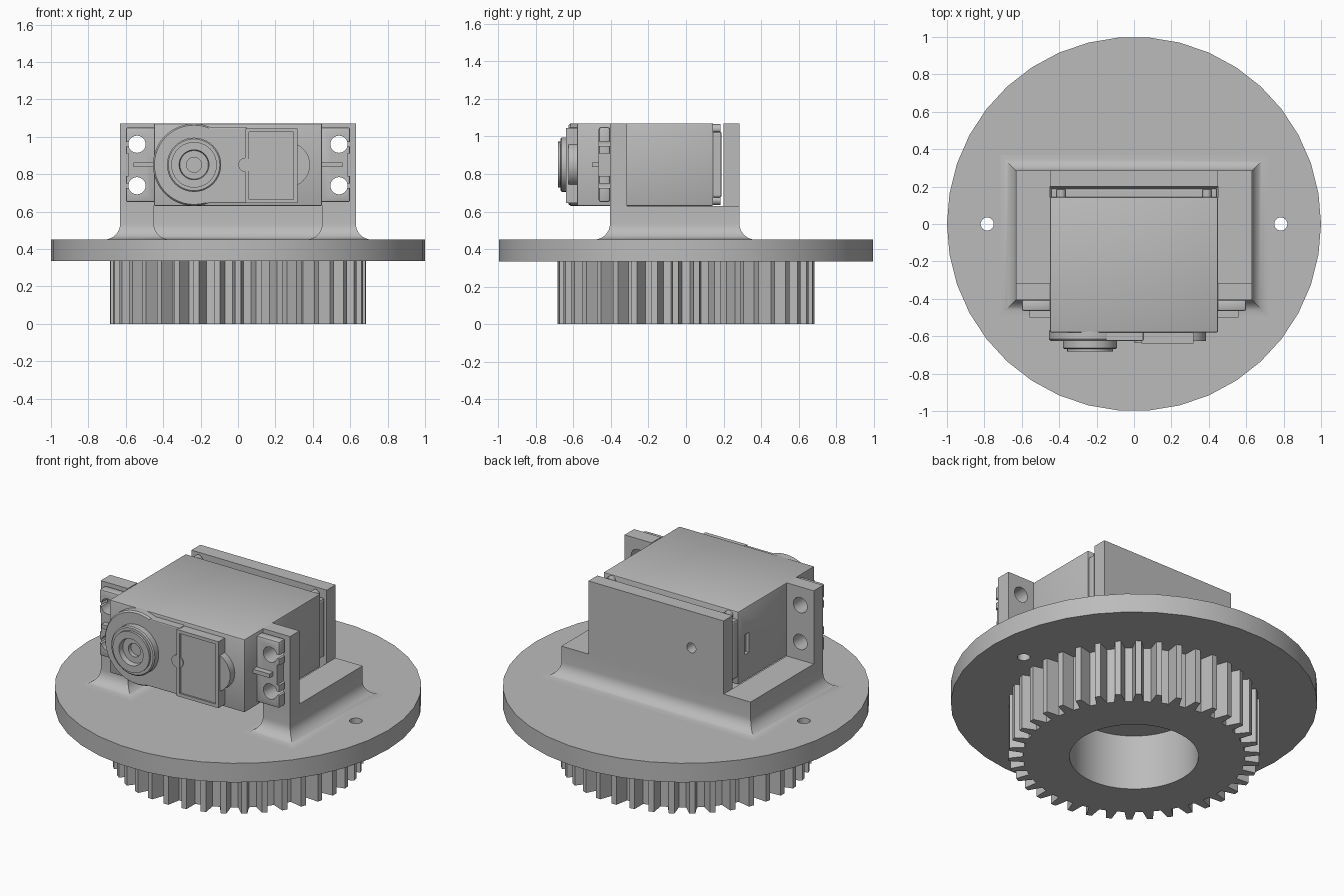
import bpy, bmesh, math
from mathutils import Matrix, Vector

if "Cube" in bpy.data.objects:
    bpy.data.objects.remove(bpy.data.objects["Cube"], do_unlink=True)

grey = bpy.data.materials.new("plain grey")
grey.use_nodes = True
COLOUR = (0.5, 0.5, 0.5, 1)
grey.diffuse_color = COLOUR
grey.node_tree.nodes["Principled BSDF"].inputs["Base Color"].default_value = COLOUR


def finish(name, bm):
    bmesh.ops.recalc_face_normals(bm, faces=bm.faces)
    mesh = bpy.data.meshes.new(name)
    bm.to_mesh(mesh)
    bm.free()
    mesh.materials.append(grey)
    ob = bpy.data.objects.new(name, mesh)
    bpy.context.collection.objects.link(ob)
    return ob


def activate(ob):
    bpy.ops.object.select_all(action="DESELECT")
    ob.select_set(True)
    bpy.context.view_layer.objects.active = ob


def smooth(ob):
    activate(ob)
    bpy.ops.object.shade_smooth_by_angle(angle=math.radians(30))
    return ob


def box(name, x, y, z, bevel=0):
    bm = bmesh.new()
    bmesh.ops.create_cube(bm, size=1)
    for v in bm.verts:
        v.co = [lo + (c + 0.5) * (hi - lo) for c, (lo, hi) in zip(v.co, (x, y, z))]
    if bevel:
        bmesh.ops.bevel(bm, geom=bm.edges[:], offset=bevel, segments=2,
                        affect="EDGES", profile=0.5)
    return finish(name, bm)


def loft(name, rings):
    """Skin closed rings of equal length and cap both ends."""
    bm = bmesh.new()
    rows = [[bm.verts.new(p) for p in ring] for ring in rings]
    n = len(rows[0])
    for a, b in zip(rows, rows[1:]):
        for i in range(n):
            j = (i + 1) % n
            bm.faces.new((a[i], a[j], b[j], b[i]))
    bm.faces.new(rows[0])
    bm.faces.new(rows[-1])
    return finish(name, bm)


def turned(name, centre, profile, sides=32, axis="Z"):
    """Round part from (radius, position) pairs along z, or along y."""
    rings = []
    for r, t in profile:
        ring = []
        for i in range(sides):
            a = math.tau * i / sides
            u, v = centre[0] + r * math.cos(a), centre[1] + r * math.sin(a)
            ring.append((u, v, t) if axis == "Z" else (u, t, v))
        rings.append(ring)
    return smooth(loft(name, rings))


def cut(ob, cutters):
    for c in cutters:
        mod = ob.modifiers.new("cut", "BOOLEAN")
        mod.operation, mod.solver, mod.object = "DIFFERENCE", "EXACT", c
        c.hide_render = True
        activate(ob)
        bpy.ops.object.modifier_apply(modifier=mod.name)
        bpy.data.objects.remove(c, do_unlink=True)
    return smooth(ob)


def hole(x, z, r, y0, y1):
    return turned("cutter", (x, z), [(r, y0), (r, y1)], 24, "Y")


# Round base plate with two fixing holes
BASE, DECK, SEAT, TOP = 0.335, 0.45, 0.63, 1.07
plate = turned("base_plate", (0, 0), [(1, BASE), (1, DECK)], 38)
cut(plate, [turned("cutter", (s * 0.785, 0), [(0.035, 0.2), (0.035, 0.6)], 24)
            for s in (-1, 1)])

# Toothed wheel with a blind bore
TEETH = 38
outline = []
for i in range(TEETH):
    for r, f in ((0.605, -0.3), (0.685, -0.14), (0.685, 0.14), (0.605, 0.3)):
        a = math.tau * (i + f) / TEETH - math.pi / 2
        outline.append((r * math.cos(a), r * math.sin(a)))
gear = loft("gear", [[(x, y, z) for x, y in outline] for z in (0, BASE)])
activate(gear)
cut(gear, [turned("cutter", (0, 0), [(0.352, -0.1), (0.352, BASE - 0.002)], 48)])
for p in gear.data.polygons:
    if math.hypot(p.center.x, p.center.y) > 0.4:
        p.use_smooth = False

# U-shaped pedestal flaring into the plate
X0, X1, Y0, Y1, YB = 0.45, 0.63, -0.405, 0.285, 0.2
u_shape = [(-X1, Y0), (-X0, Y0), (-X0, YB), (X0, YB),
           (X0, Y0), (X1, Y0), (X1, Y1), (-X1, Y1)]


def grown(poly, d):
    out = []
    for i, p in enumerate(poly):
        a, b, c = Vector(poly[i - 1]), Vector(p), Vector(poly[(i + 1) % len(poly)])
        e, f = (b - a).normalized(), (c - b).normalized()
        out.append(b + d * Vector((e.y + f.y, -e.x - f.x)))
    return out


FLARE = 0.085
levels = [(SEAT, 0)]
for k in range(9):
    a = math.pi / 2 * k / 8
    levels.append((DECK + FLARE * (1 - math.sin(a)), FLARE * (1 - math.cos(a))))
levels.append((DECK - 0.01, FLARE))
smooth(loft("pedestal", [[(p.x, p.y, z) for p in grown(u_shape, d)] for z, d in levels]))

# Back wall with an access hole on the shaft axis
SHAFT = (-0.235, 0.85)
wall = box("back_wall", (-X0, X0), (YB, Y1), (SEAT - 0.01, TOP))
cut(wall, [hole(*SHAFT, 0.03, 0, 0.5)])

# Front posts, mounting ears and ear ribs, mirrored
for s, side in ((-1, "right"), (1, "left")):
    def span(a, b):
        return sorted((s * a, s * b))

    def screw_holes():
        return [hole(s * 0.54, z, 0.046, -0.7, 0) for z in (0.738, 0.96)]

    post = box(side + "_post", span(X0, X1), (Y0, -0.315), (SEAT - 0.01, TOP))
    cut(post, screw_holes())
    ear = box(side + "_ear", span(0.44, 0.6), (-0.465, Y0), (0.65, 1.05), 0.012)
    slots = [box("cutter", span(0.57, 0.7), (-0.7, 0), (z - 0.012, z + 0.012))
             for z in (0.738, 0.96)]
    notch = box("cutter", span(0.585, 0.7), (-0.7, 0), (0.79, 0.91))
    cut(ear, screw_holes() + slots + [notch])
    box(side + "_ear_rib", span(0.44, 0.56), (-0.5, -0.46), (0.838, 0.862))

# Motor case with a cable slot on its side
case = box("motor_case", (-X0, X0), (-0.58, 0.145), (SEAT, TOP), 0.008)
cut(case, [box("cutter", (-0.6, -0.43), (0.045, 0.085), (0.79, 0.91))])
box("rear_cover", (-0.445, 0.445), (0.14, 0.19), (0.675, 1.025), 0.01)
for x in (-0.39, 0.39):
    for z in (0.66, 1.04):
        turned("rear_screw", (x, z), [(0.025, 0.14), (0.025, 0.185)], 16, "Y")

# Gearbox relief on the front of the case
turned("shaft_boss", SHAFT, [(0.22, -0.57), (0.22, -0.615), (0.212, -0.625)], 48, "Y")
box("gearbox_pad", (-0.235, 0.05), (-0.625, -0.57), (0.645, 1.05), 0.006)
turned("gear_bulge", (0.265, 0.85), [(0.12, -0.57), (0.12, -0.625)], 32, "Y")
turned("small_bulge", (0.04, 0.85), [(0.038, -0.6), (0.038, -0.635)], 24, "Y")
panel = box("front_panel", (0.04, 0.318), (-0.64, -0.57), (0.645, 1.045))
cut(panel, [box("cutter", (0.06, 0.298), (-0.7, -0.63), (0.665, 1.025))])

# Output collar with a stepped socket and hollow shaft
turned("output_collar", SHAFT,
       [(0.145, -0.61), (0.145, -0.662), (0.138, -0.668), (0.122, -0.668),
        (0.122, -0.682), (0.08, -0.682), (0.076, -0.65), (0.04, -0.65),
        (0.04, -0.615)], 40, "Y")
